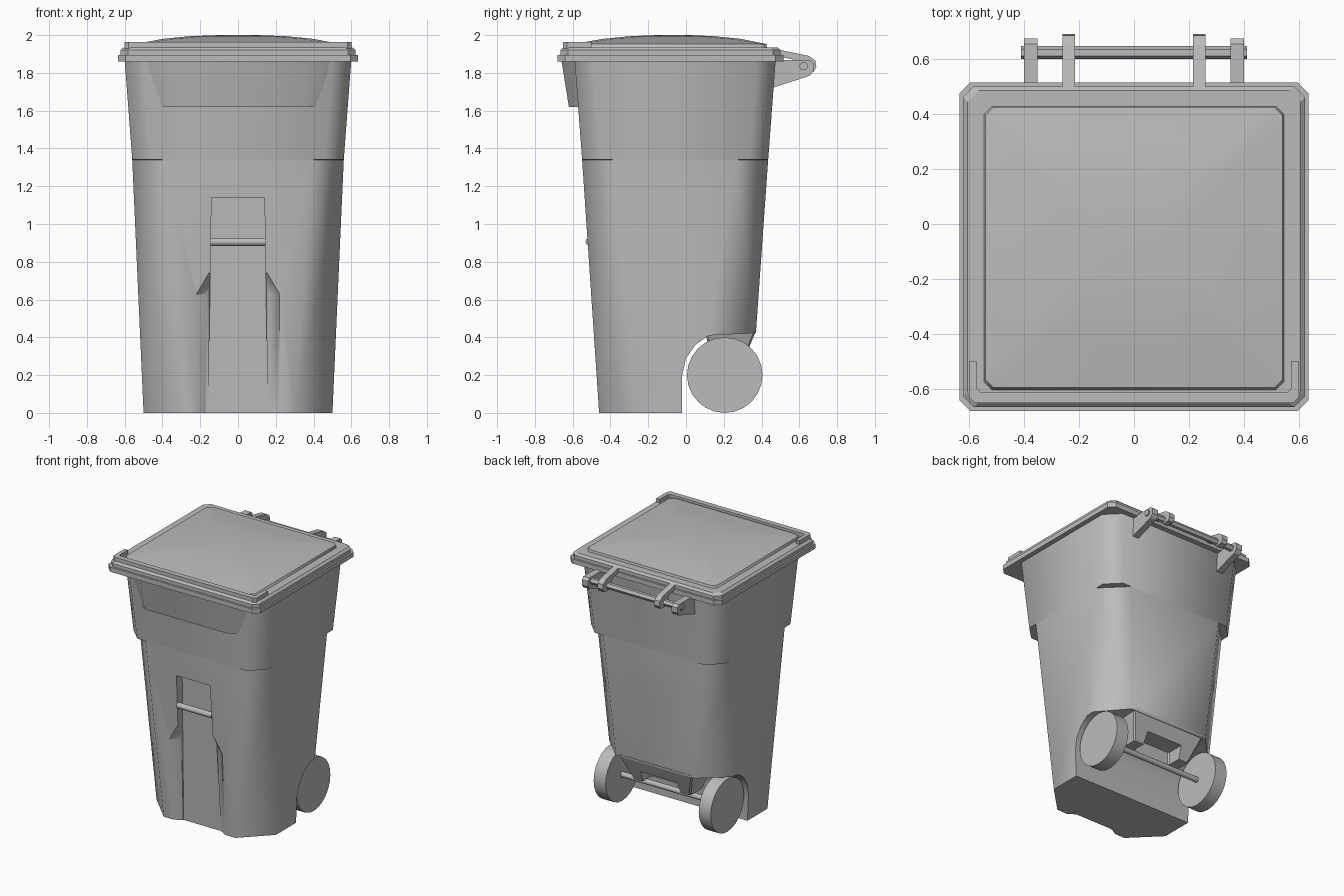
import bpy, bmesh, math
from mathutils import Matrix

if "Cube" in bpy.data.objects:
    bpy.data.objects.remove(bpy.data.objects["Cube"], do_unlink=True)

GREY = (0.5, 0.5, 0.5, 1)
mat = bpy.data.materials.new("plain grey plastic")
mat.use_nodes = True
mat.diffuse_color = GREY
mat.node_tree.nodes["Principled BSDF"].inputs["Base Color"].default_value = GREY


def finish(name, bm, angle=None):
    bmesh.ops.recalc_face_normals(bm, faces=bm.faces)
    mesh = bpy.data.meshes.new(name)
    bm.to_mesh(mesh)
    bm.free()
    mesh.materials.append(mat)
    ob = bpy.data.objects.new(name, mesh)
    bpy.context.collection.objects.link(ob)
    if angle:
        smooth(ob, angle)
    return ob


def smooth(ob, angle):
    bpy.ops.object.select_all(action="DESELECT")
    ob.select_set(True)
    bpy.context.view_layer.objects.active = ob
    bpy.ops.object.shade_smooth_by_angle(angle=math.radians(angle))


def loft(name, rings, angle=None):
    """Skin a stack of equal-length point rings and cap both ends."""
    bm = bmesh.new()
    rows = [[bm.verts.new(p) for p in ring] for ring in rings]
    n = len(rows[0])
    for a, b in zip(rows, rows[1:]):
        for i in range(n):
            j = (i + 1) % n
            bm.faces.new((a[i], a[j], b[j], b[i]))
    bm.faces.new(rows[0])
    bm.faces.new(rows[-1])
    return finish(name, bm, angle)


def ring(z, w, front, back, c):
    """Rectangle with chamfered corners, half width w, at height z."""
    return [(-w + c, front, z), (w - c, front, z), (w, front + c, z), (w, back - c, z),
            (w - c, back, z), (-w + c, back, z), (-w, back - c, z), (-w, front + c, z)]


def slab(name, profile, x0, x1):
    """Side profile (y, z) extruded along x."""
    return loft(name, [[(x, y, z) for y, z in profile] for x in (x0, x1)])


def rod(name, x0, x1, y, z, r, sides, angle=40):
    bm = bmesh.new()
    bmesh.ops.create_cone(bm, cap_ends=True, segments=sides, radius1=r, radius2=r, depth=x1 - x0,
                          matrix=Matrix.Translation(((x0 + x1) / 2, y, z)) @ Matrix.Rotation(math.pi / 2, 4, "Y"))
    return finish(name, bm, angle)


def mirrored(half):
    """Complete a symmetric (x, z) outline from its right half."""
    return half + [(-x, z) for x, z in reversed(half)]


def cut(ob, cutter):
    mod = ob.modifiers.new("cut", "BOOLEAN")
    mod.object = cutter
    mod.solver = "EXACT"
    bpy.ops.object.select_all(action="DESELECT")
    bpy.context.view_layer.objects.active = ob
    ob.select_set(True)
    bpy.ops.object.modifier_apply(modifier=mod.name)
    bpy.data.objects.remove(cutter, do_unlink=True)


# Tapered body, with ledges where the corners get fuller
body = loft("bin_body", [
    ring(0, 0.50, -0.46, 0.34, 0.20),
    ring(1.34, 0.56, -0.55, 0.435, 0.17),
    ring(1.341, 0.56, -0.55, 0.435, 0.10),
    ring(1.87, 0.60, -0.59, 0.475, 0.10)])

# Wheel arch through the lower back
arch = [(-0.02, -0.1), (-0.02, 0.2), (0, 0.29), (0.05, 0.36), (0.12, 0.41), (0.7, 0.44), (0.7, -0.1)]
cut(body, slab("arch_cutter", arch, -1, 1))

# Stepped recess down the front
def recess(name, front, back, depth_top, depth_low):
    top = max(z for x, z in front)
    def inner(x, z):
        t = max(z, 0) / top
        return (x, depth_low + (depth_top - depth_low) * t, z)
    return loft(name, [[(x, -0.7, z) for x, z in mirrored(front)],
                       [(x, -0.46 - 0.067 * max(z, 0), z) for x, z in mirrored(front)],
                       [inner(x, z) for x, z in mirrored(back)]])

cut(body, recess("wide_cutter", [(0.225, -0.1), (0.22, 0.63), (0.155, 0.74)],
                 [(0.17, -0.1), (0.165, 0.63), (0.13, 0.73)], -0.468, -0.425))
cut(body, recess("narrow_cutter", [(0.16, -0.1), (0.14, 1.14)],
                 [(0.16, -0.1), (0.14, 1.14)], -0.468, -0.42))
smooth(body, 50)

rod("front_grab_bar", -0.145, 0.145, -0.51, 0.905, 0.022, 10)

# Sloping panel under the front of the rim
loft("front_panel", [
    [(-0.42, -0.56, 1.62), (-0.35, -0.62, 1.62), (0.35, -0.62, 1.62), (0.42, -0.56, 1.62)],
    [(-0.54, -0.56, 1.87), (-0.36, -0.66, 1.87), (0.36, -0.66, 1.87), (0.54, -0.56, 1.87)]], 50)

# Axle housing between the wheels, hollowed from below
housing = loft("axle_housing", [
    ring(0.24, 0.24, 0.14, 0.29, 0.01),
    ring(0.44, 0.31, 0.10, 0.373, 0.01)])
cut(housing, loft("housing_cutter", [ring(0.1, 0.17, 0.17, 0.6, 0.01), ring(0.33, 0.15, 0.19, 0.6, 0.01)]))

# Wheels and axle
rod("axle", -0.42, 0.42, 0.205, 0.2, 0.02, 12)
for side, x in (("left", 0.39), ("right", -0.49)):
    rod(side + "_wheel", x, x + 0.1, 0.205, 0.2, 0.2, 24)

# Stepped rim and lid edge
loft("rim", [ring(1.86, 0.635, -0.68, 0.515, 0.04), ring(1.895, 0.635, -0.68, 0.515, 0.04)])
loft("lid_edge", [ring(1.895, 0.622, -0.665, 0.50, 0.04), ring(1.92, 0.622, -0.665, 0.50, 0.04),
                  ring(1.935, 0.605, -0.65, 0.485, 0.04)])

# Domed lid top
loft("lid_dome", [
    ring(1.92, 0.55, -0.61, 0.43, 0.03),
    ring(1.953, 0.54, -0.595, 0.425, 0.03),
    ring(1.98, 0.40, -0.44, 0.29, 0.05),
    ring(1.994, 0.26, -0.30, 0.15, 0.07),
    ring(2.0, 0.10, -0.15, 0.02, 0.05)], 50)

# U-shaped ridge around the front of the lid
outline = [(-0.6, -0.5), (-0.6, -0.63), (-0.58, -0.65), (0.58, -0.65), (0.6, -0.63), (0.6, -0.5),
           (0.57, -0.5), (0.57, -0.6), (0.56, -0.61), (-0.56, -0.61), (-0.57, -0.6), (-0.57, -0.5)]
loft("lid_front_ridge", [[(x, y, z) for x, y in outline] for z in (1.925, 1.963)])

# Hinge bar, body brackets and lid straps
rod("hinge_bar", -0.41, 0.41, 0.623, 1.835, 0.024, 6, 30)
bracket = [(0.44, 1.715), (0.655, 1.785), (0.675, 1.81), (0.675, 1.85), (0.655, 1.868), (0.44, 1.868)]
strap = [(0.48, 1.89), (0.48, 1.925), (0.65, 1.89), (0.685, 1.865), (0.69, 1.83), (0.675, 1.805),
         (0.62, 1.80), (0.59, 1.83), (0.57, 1.87)]
for side, s in (("left", 1), ("right", -1)):
    slab(side + "_bracket", bracket, s * 0.35, s * 0.40)
    slab(side + "_strap", strap, s * 0.215, s * 0.26)
